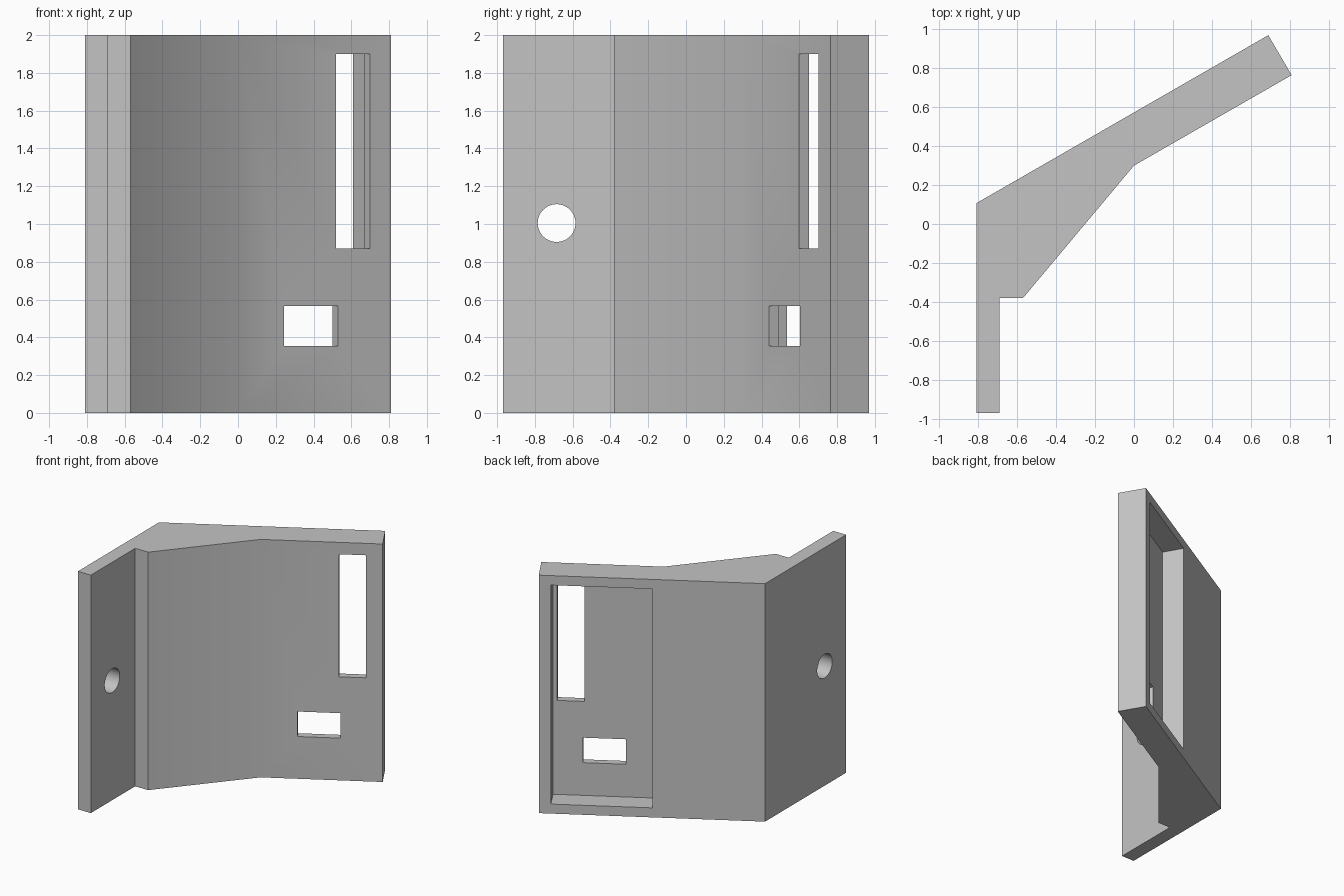
import bpy, bmesh, math
from mathutils import Matrix, Vector

if "Cube" in bpy.data.objects:
    bpy.data.objects.remove(bpy.data.objects["Cube"], do_unlink=True)

grey = bpy.data.materials.new("light grey")
grey.use_nodes = True
grey.diffuse_color = (0.55, 0.55, 0.55, 1)
grey.node_tree.nodes["Principled BSDF"].inputs["Base Color"].default_value = (0.55, 0.55, 0.55, 1)


def make_object(name, bm):
    bmesh.ops.recalc_face_normals(bm, faces=bm.faces)
    mesh = bpy.data.meshes.new(name)
    bm.to_mesh(mesh)
    bm.free()
    obj = bpy.data.objects.new(name, mesh)
    bpy.context.collection.objects.link(obj)
    mesh.materials.append(grey)
    return obj


# Angled bracket body: plan outline extruded upward
HEIGHT = 2.0
outline = [(-0.81, -0.97), (-0.69, -0.97), (-0.69, -0.38), (-0.57, -0.38),
           (0, 0.3), (0.81, 0.765), (0.69, 0.97), (-0.81, 0.107)]
bm = bmesh.new()
base = bm.faces.new([bm.verts.new((x, y, 0)) for x, y in outline])
top = bmesh.ops.extrude_face_region(bm, geom=[base])["geom"]
bmesh.ops.translate(bm, vec=(0, 0, HEIGHT),
                    verts=[v for v in top if isinstance(v, bmesh.types.BMVert)])
bracket = make_object("angled_bracket", bm)

# Frame of the slanted panel: x toward the body, y toward the back, from its free front corner
panel = (Matrix.Translation((0.81, 0.765, 0))
         @ Matrix.Rotation(math.atan2(0.863, 1.5), 4, "Z"))


def panel_cutter(name, near, far, front, back, low, high):
    """Box cutter; near and far are distances from the free edge of the panel."""
    size = Vector((far - near, back - front, high - low))
    centre = Vector((-(near + far) / 2, (front + back) / 2, (low + high) / 2))
    bm = bmesh.new()
    bmesh.ops.create_cube(bm, size=1, matrix=panel @ Matrix.Translation(centre)
                          @ Matrix.Diagonal(size).to_4x4())
    return make_object(name, bm)


# Bolt hole through the side flange
bm = bmesh.new()
bmesh.ops.create_cone(bm, cap_ends=True, segments=48, radius1=0.1, radius2=0.1, depth=0.4,
                      matrix=Matrix.Translation((-0.75, -0.685, 1.005))
                      @ Matrix.Rotation(math.pi / 2, 4, "Y"))

cutters = [
    panel_cutter("back_pocket_cutter", 0.095, 0.873, 0.06, 0.4, 0.08, 1.92),
    panel_cutter("tall_slot_cutter", 0.127, 0.335, -0.2, 0.15, 0.87, 1.9),
    panel_cutter("small_window_cutter", 0.323, 0.652, -0.2, 0.15, 0.355, 0.565),
    make_object("bolt_hole_cutter", bm),
]

# Cut the openings, then discard the cutters
bpy.ops.object.select_all(action="DESELECT")
bracket.select_set(True)
bpy.context.view_layer.objects.active = bracket
for cutter in cutters:
    cutter.hide_render = True
    mod = bracket.modifiers.new(cutter.name, "BOOLEAN")
    mod.operation = "DIFFERENCE"
    mod.solver = "EXACT"
    mod.object = cutter
    bpy.ops.object.modifier_apply(modifier=mod.name)
    bpy.data.objects.remove(cutter, do_unlink=True)

bpy.ops.object.shade_smooth_by_angle(angle=math.radians(30))
